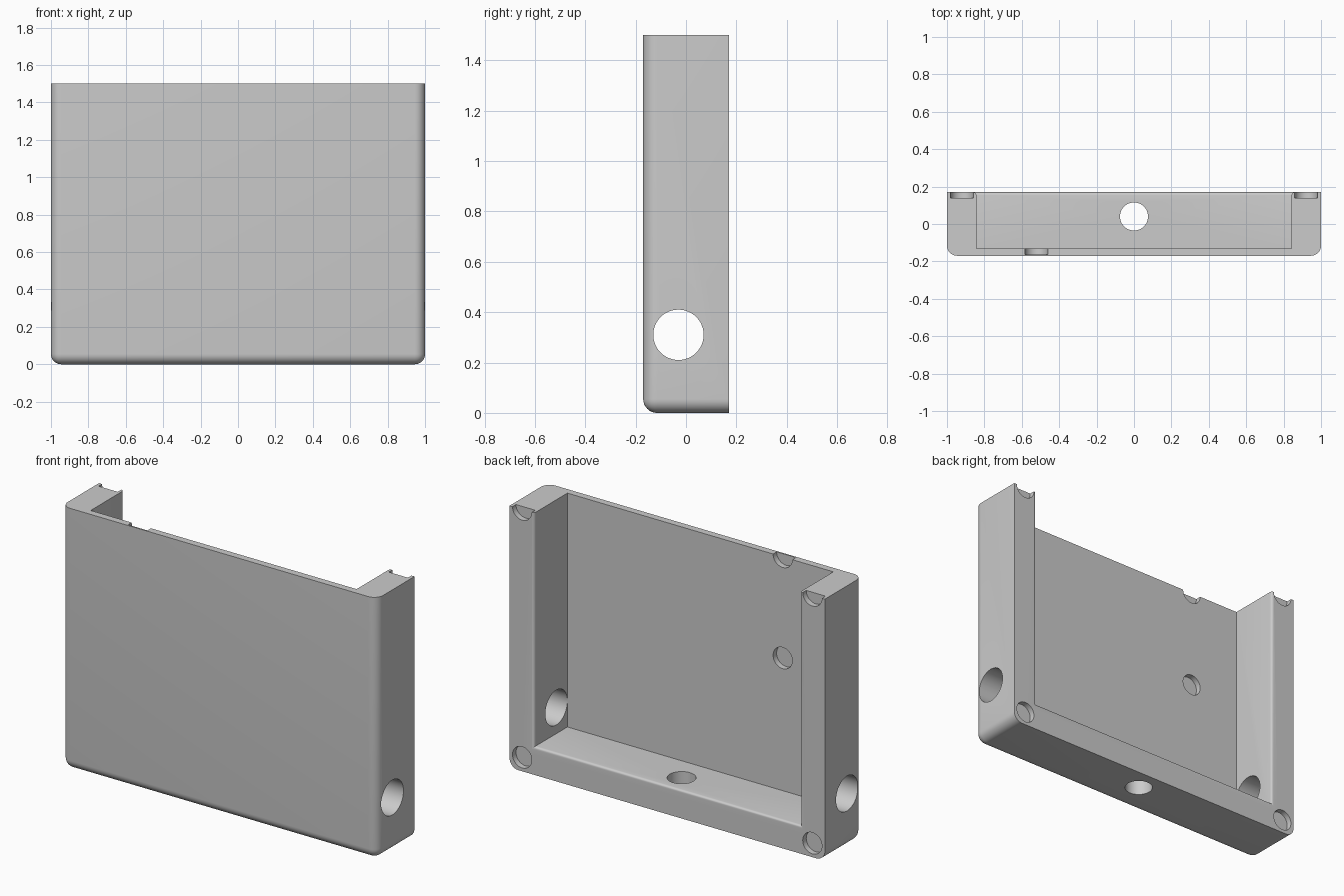
import bpy, bmesh
from math import radians
from mathutils import Vector

cube = bpy.data.objects.get("Cube")
if cube:
    bpy.data.objects.remove(cube, do_unlink=True)

W, D, H = 1.0, 0.17, 1.5        # half width, half depth, height
INNER, FLOOR, SILL = 0.843, -0.13, 0.16

grey = bpy.data.materials.new("plain grey")
grey.use_nodes = True
colour = (0.6, 0.6, 0.6, 1)
grey.diffuse_color = colour
grey.node_tree.nodes["Principled BSDF"].inputs["Base Color"].default_value = colour


def box(name, lo, hi):
    lo, hi = Vector(lo), Vector(hi)
    bpy.ops.mesh.primitive_cube_add(size=1, location=(lo + hi) / 2)
    ob = bpy.context.object
    ob.name, ob.scale = name, hi - lo
    bpy.ops.object.transform_apply(location=True, rotation=True, scale=True)
    return ob


def cylinder(name, centre, radius, length, axis):
    turn = {"x": (0, radians(90), 0), "y": (radians(90), 0, 0), "z": (0, 0, 0)}[axis]
    bpy.ops.mesh.primitive_cylinder_add(vertices=48, radius=radius, depth=length,
                                        location=centre, rotation=turn)
    ob = bpy.context.object
    ob.name = name
    return ob


def cut(body, cutter):
    mod = body.modifiers.new("cut", "BOOLEAN")
    mod.operation, mod.solver, mod.object = "DIFFERENCE", "EXACT", cutter
    bpy.context.view_layer.objects.active = body
    bpy.ops.object.modifier_apply(modifier=mod.name)
    bpy.data.objects.remove(cutter, do_unlink=True)


def round_edges(body, radius, segments, rule):
    bm = bmesh.new()
    bm.from_mesh(body.data)
    edges = [e for e in bm.edges if rule(*(v.co for v in e.verts))]
    bmesh.ops.bevel(bm, geom=edges, offset=radius, segments=segments,
                    profile=0.5, affect="EDGES")
    bm.to_mesh(body.data)
    bm.free()


def outer_edge(a, b):
    # edges shared by two of: front, underside, left or right side
    mid = (a + b) / 2
    return (mid.y < 0.1 - D) + (mid.z < 0.01) + (abs(mid.x) > W - 0.01) == 2 \
        and mid.z < H - 0.01


def rim_edge(a, b):
    # open rim of the tray on the back face
    return all(p.y > D - 0.001 and abs(p.x) < INNER + 0.001 for p in (a, b)) \
        and (a + b).z / 2 < H - 0.001


# Tray body with rounded outer edges, open at the top and back
tray = box("tray", (-W, -D, 0), (W, D, H))
round_edges(tray, 0.055, 8, outer_edge)
cut(tray, box("cavity", (-INNER, FLOOR, SILL), (INNER, D + 1, H + 1)))
round_edges(tray, 0.015, 4, rim_edge)

# Through holes in the side walls and bottom wall
for side in (-1, 1):
    cut(tray, cylinder("side_hole", (side * W, -0.03, 0.31), 0.1, 0.4, "x"))
cut(tray, cylinder("bottom_hole", (0, 0.04, 0), 0.075, 0.4, "z"))

# Shallow round recesses in the back faces of the walls
for side in (-1, 1):
    for z in (0.08, H):
        cut(tray, cylinder("corner_recess", (side * 0.92, D, z), 0.061, 0.064, "y"))

# Shallow round recesses in the tray floor
for z in (0.92, H):
    cut(tray, cylinder("floor_recess", (-0.522, FLOOR, z), 0.061, 0.064, "y"))

tray.data.materials.clear()
tray.data.materials.append(grey)
for face in tray.data.polygons:
    face.material_index = 0
bpy.ops.object.select_all(action="DESELECT")
tray.select_set(True)
bpy.context.view_layer.objects.active = tray
bpy.ops.object.shade_smooth_by_angle(angle=radians(30))
